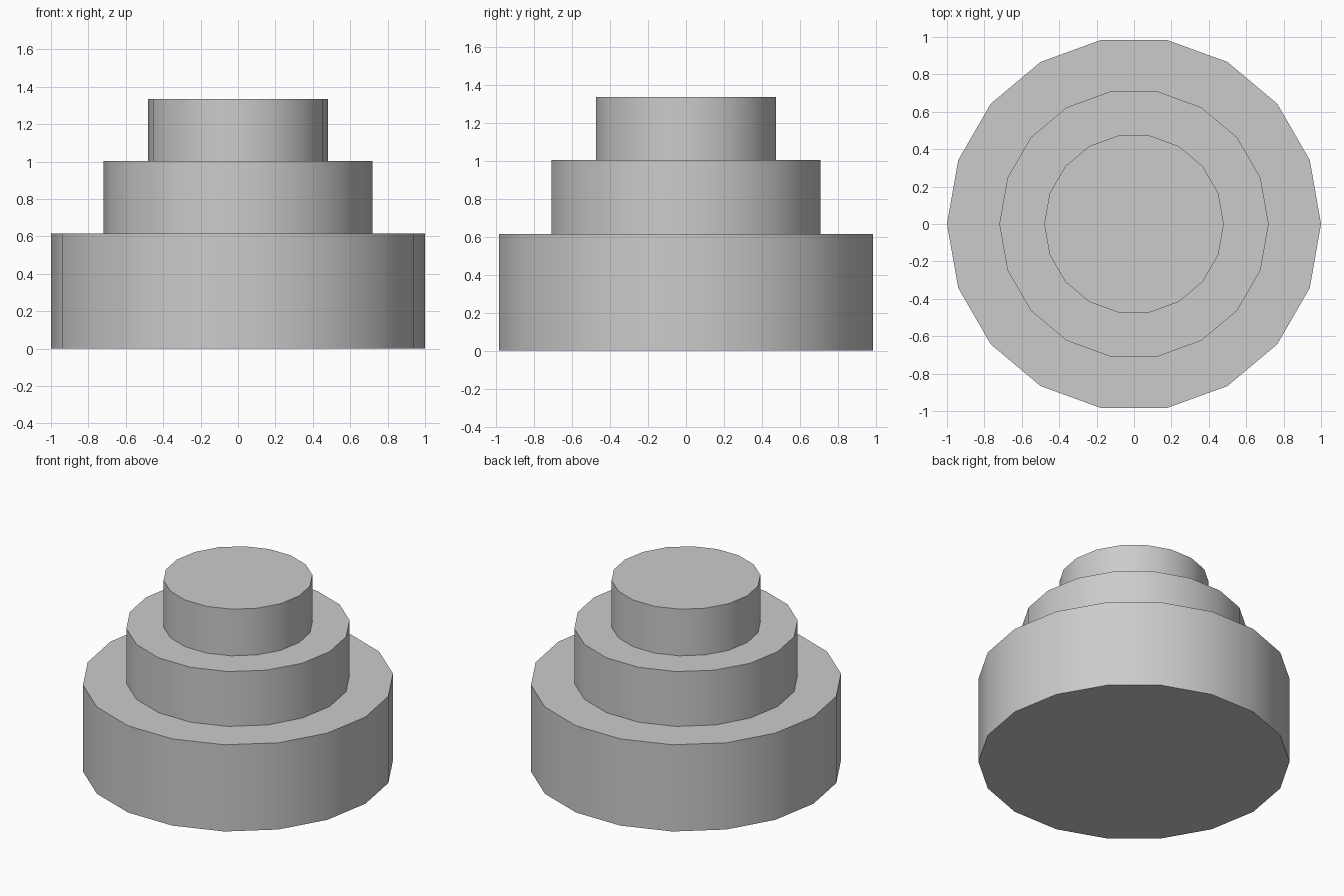
import bpy
import math

if "Cube" in bpy.data.objects:
    bpy.data.objects.remove(bpy.data.objects["Cube"])

SIDES = 18


def tier(name, radius, bottom, top):
    # Corners of the 18-sided drum lie on the x axis
    bpy.ops.mesh.primitive_cylinder_add(
        vertices=SIDES, radius=radius, depth=top - bottom,
        location=(0, 0, (bottom + top) / 2),
        rotation=(0, 0, math.pi / 2))
    obj = bpy.context.object
    obj.name = name
    bpy.ops.object.shade_smooth_by_angle(angle=math.radians(30))
    return obj


# Three stacked drums, widest at the bottom
tier("bottom_tier", 1.0, 0.0, 0.615)
tier("middle_tier", 0.72, 0.615, 1.004)
tier("top_tier", 0.48, 1.004, 1.335)
